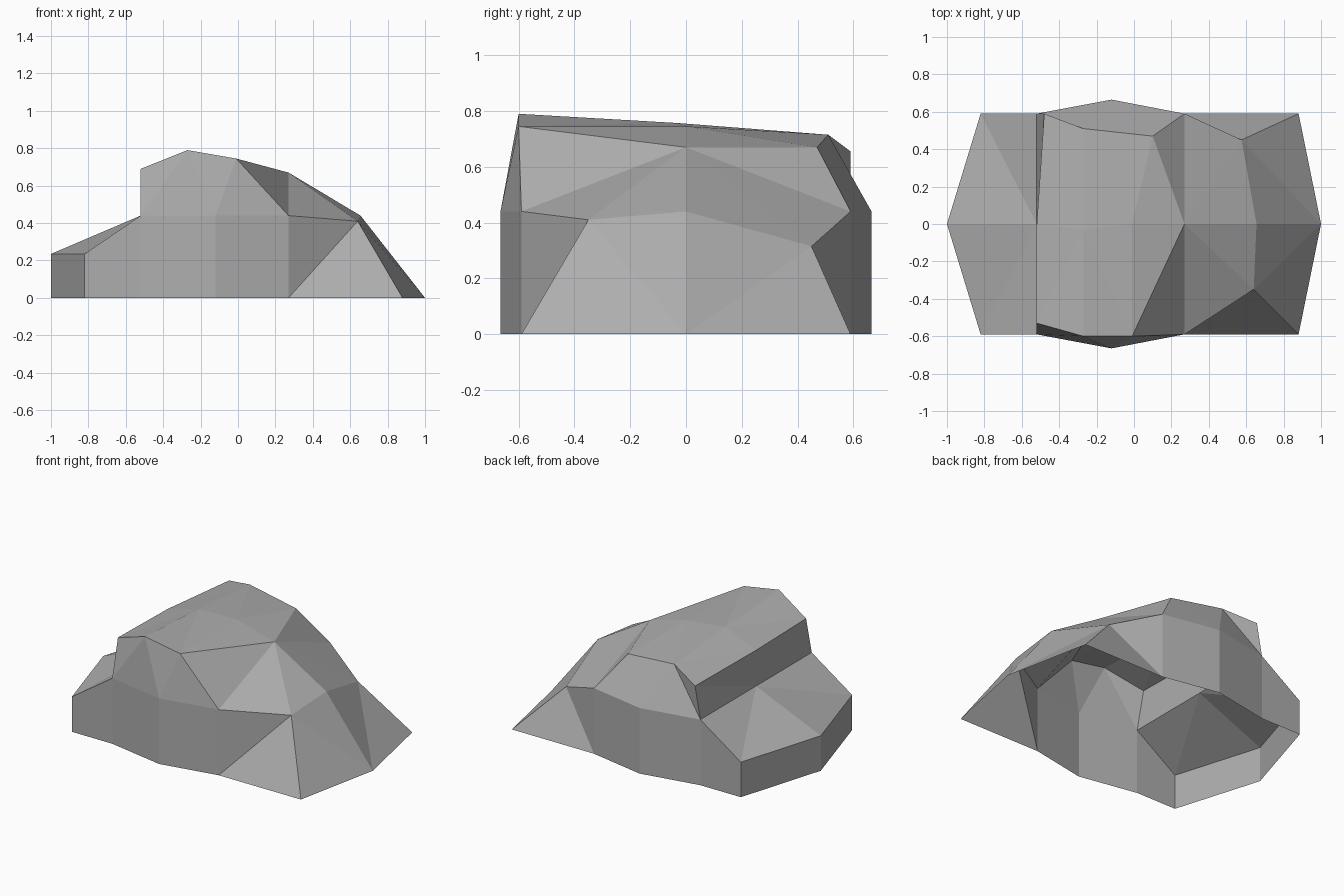
import bpy
import bmesh

cube = bpy.data.objects.get("Cube")
if cube:
    bpy.data.objects.remove(cube, do_unlink=True)

# Single stone colour
stone = bpy.data.materials.new("stone_grey")
stone.use_nodes = True
grey = (0.42, 0.42, 0.42, 1)
stone.diffuse_color = grey
stone.node_tree.nodes["Principled BSDF"].inputs["Base Color"].default_value = grey

bm = bmesh.new()


def points(*coords):
    return [bm.verts.new(co) for co in coords]


def face(*verts):
    return bm.faces.new(verts)


def bridge(lower, upper):
    """Join two rows of equal length with a strip of quads."""
    for i in range(len(lower) - 1):
        face(lower[i], lower[i + 1], upper[i + 1], upper[i])


# Ground outline: the front and back halves mirror each other
outline = [(-0.82, 0.59), (-0.52, 0.59), (-0.12, 0.665), (0.27, 0.59), (0.88, 0.59)]
wall_heights = [0.235, 0.44, 0.44, 0.44]
left_tip, left_top, right_tip = points((-1, 0, 0), (-1, 0, 0.235), (1, 0, 0))
ground, wall = {}, {}
for side in (-1, 1):
    ground[side] = points(*[(x, side * y, 0) for x, y in outline])
    wall[side] = points(*[(x, side * y, z) for (x, y), z in zip(outline, wall_heights)])

# Crown rows, each running left to right
front = points((-0.52, -0.53, 0.69), (-0.27, -0.6, 0.79), (-0.01, -0.6, 0.745))
middle = points((-0.52, 0, 0.68), (-0.27, -0.03, 0.757), (-0.01, 0, 0.745))
back = points((-0.48, 0.59, 0.655), (-0.27, 0.51, 0.715), (0.1, 0.47, 0.67))
peak, step = points((0.27, 0, 0.67), (-0.52, 0, 0.44))

# Ridge points of the sloping right side
shoulder, crest, notch = points((0.64, -0.35, 0.41), (0.655, 0, 0.44), (0.575, 0.45, 0.315))

# Side walls, the low left ledge and the corners beside the slope
for side, row, corner in ((-1, front, shoulder), (1, back, notch)):
    low, high = ground[side], wall[side]
    bridge(low[:4], high)
    bridge(high[1:], row)
    face(left_tip, low[0], high[0], left_top)
    face(left_top, high[0], step)
    face(high[0], high[1], step)
    face(low[3], low[4], corner)
    face(low[3], corner, high[3])
    face(high[3], corner, peak)
    face(high[3], peak, row[2])
    face(row[2], peak, middle[2])
    face(corner, crest, peak)
    face(step, high[1], row[0], middle[0])

# Crown
bridge(front, middle)
bridge(middle, back)

# Right slope
face(ground[-1][4], right_tip, crest, shoulder)
face(right_tip, notch, crest)
face(right_tip, ground[1][4], notch)

bmesh.ops.triangulate(bm, faces=bm.faces[:], quad_method="SHORT_EDGE")
bmesh.ops.recalc_face_normals(bm, faces=bm.faces[:])

mesh = bpy.data.meshes.new("rock")
bm.to_mesh(mesh)
bm.free()
mesh.materials.append(stone)
rock = bpy.data.objects.new("rock", mesh)
bpy.context.collection.objects.link(rock)
